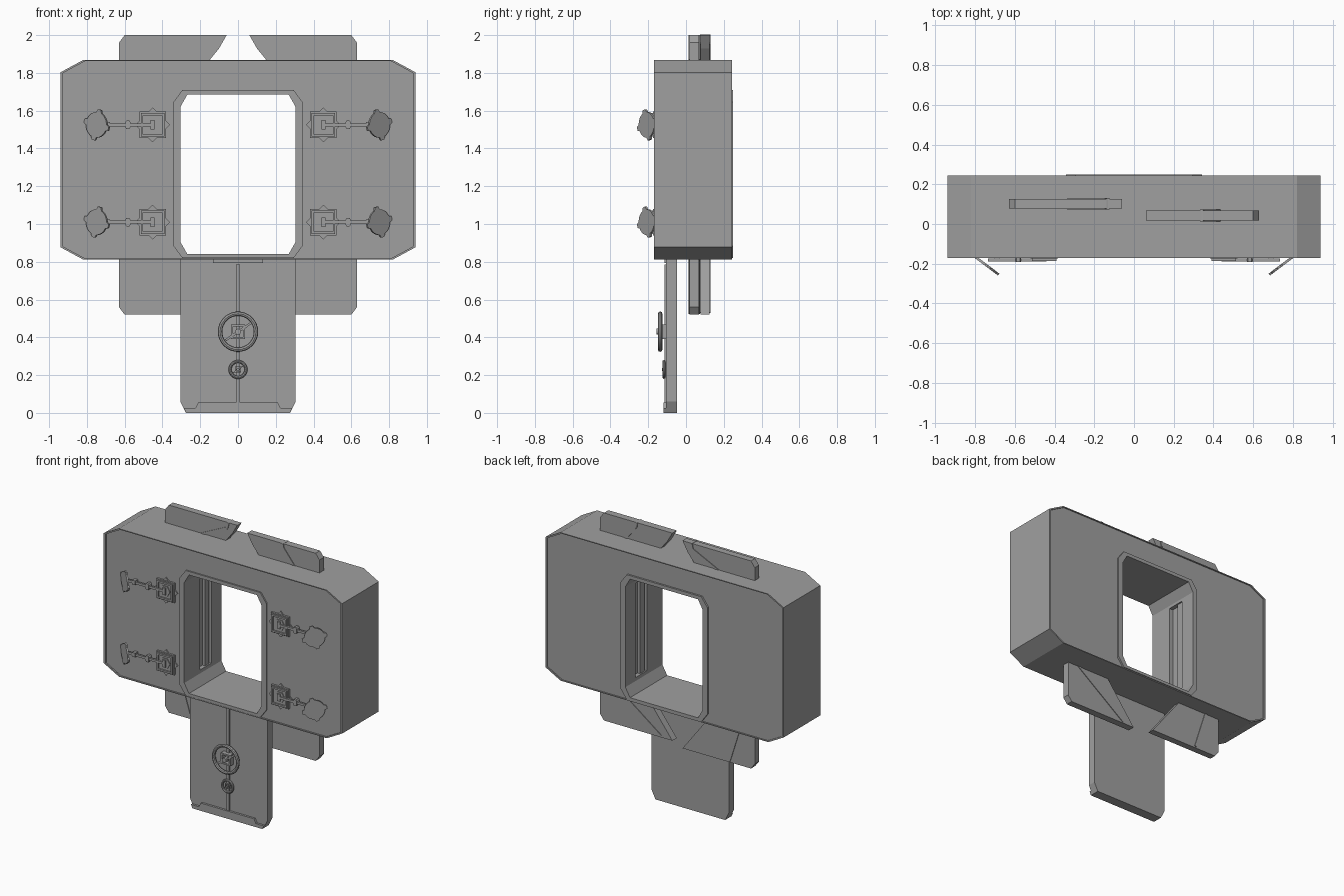
import bpy, bmesh, math
from mathutils import Matrix, Vector

if "Cube" in bpy.data.objects:
    bpy.data.objects.remove(bpy.data.objects["Cube"])

grey = bpy.data.materials.new("plain_grey")
grey.diffuse_color = (0.35, 0.35, 0.35, 1)
grey.use_nodes = True
grey.node_tree.nodes["Principled BSDF"].inputs["Base Color"].default_value = grey.diffuse_color


def prism(name, pts, y0, y1, at=(0, 0, 0), turn=0.0):
    """Extrude an (x, z) outline from y0 to y1, turn it about z, then place it."""
    bm = bmesh.new()
    a = [bm.verts.new((x, y0, z)) for x, z in pts]
    b = [bm.verts.new((x, y1, z)) for x, z in pts]
    bm.faces.new(a)
    bm.faces.new(b[::-1])
    n = len(pts)
    for i in range(n):
        bm.faces.new((a[i], b[i], b[(i + 1) % n], a[(i + 1) % n]))
    bmesh.ops.recalc_face_normals(bm, faces=bm.faces)
    bm.transform(Matrix.Translation(at) @ Matrix.Rotation(turn, 4, 'Z'))
    me = bpy.data.meshes.new(name)
    bm.to_mesh(me)
    bm.free()
    me.materials.append(grey)
    ob = bpy.data.objects.new(name, me)
    bpy.context.collection.objects.link(ob)
    return ob


def octagon(hx, z0, z1, cx, cz):
    """Rectangle outline with cut corners."""
    return [(-hx + cx, z0), (hx - cx, z0), (hx, z0 + cz), (hx, z1 - cz),
            (hx - cx, z1), (-hx + cx, z1), (-hx, z1 - cz), (-hx, z0 + cz)]


def rect(x0, x1, z0, z1):
    return [(x0, z0), (x1, z0), (x1, z1), (x0, z1)]


def circle(r, n=24):
    return [(r * math.cos(i * math.tau / n), r * math.sin(i * math.tau / n)) for i in range(n)]


def strip(p, q, w):
    """Outline of a thin bar between two points."""
    p, q = Vector(p), Vector(q)
    d = (q - p).normalized() * w / 2
    s = Vector((-d.y, d.x))
    return [tuple(v) for v in (p - s, q - s, q + s, p + s)]


def cut(ob, *cutters):
    for c in cutters:
        m = ob.modifiers.new("cut", 'BOOLEAN')
        m.operation, m.solver, m.object = 'DIFFERENCE', 'EXACT', c
        bpy.context.view_layer.objects.active = ob
        bpy.ops.object.modifier_apply(modifier=m.name)
        bpy.data.objects.remove(c)


def ring(name, outer, inner, y0, y1, at=(0, 0, 0)):
    ob = prism(name, outer, y0, y1, at)
    cut(ob, prism("cutter", inner, y0 - 0.1, y1 + 0.1, at))
    return ob


# Housing: chamfered block, recessed faces, central opening, side slots
HOLE = octagon(0.305, 0.84, 1.685, 0.037, 0.065)
inset = octagon(0.927, 0.818, 1.862, 0.117, 0.063)
body = prism("housing", octagon(0.94, 0.812, 1.868, 0.12, 0.065), -0.17, 0.243)
cut(body,
    prism("cutter", inset, -0.3, -0.16),
    prism("cutter", inset, 0.235, 0.4),
    prism("cutter", HOLE, -0.4, 0.5),
    prism("cutter", rect(-0.335, 0.335, 0.93, 1.6), 0.005, 0.135))

# Raised rims around the opening
RIM = octagon(0.342, 0.819, 1.71, 0.048, 0.065)
ring("front_rim", RIM, HOLE, -0.17, -0.16)
ring("back_rim", RIM, HOLE, 0.235, 0.248)

# Two sliding jaw panels with diagonal ribs
JAW = [(0.06, 2.0), (0.10, 1.93), (0.15, 1.868), (0.22, 1.72), (0.315, 1.66),
       (0.315, 0.86), (0.29, 0.82), (0.06, 0.52), (0.60, 0.52), (0.63, 0.56),
       (0.63, 1.96), (0.60, 2.0)]
jaws = (("left", -1, 0.078, 0.125, (((0.13, 2.0), (0.14, 1.96)), ((0.14, 1.96), (0.34, 1.865)),
                                    ((0.52, 0.815), (0.43, 0.53)))),
        ("right", 1, 0.018, 0.068, (((0.34, 2.0), (0.345, 1.97)), ((0.345, 1.97), (0.43, 1.865)),
                                    ((0.54, 0.815), (0.15, 0.53)))))
for side, s, y0, y1, ribs in jaws:
    prism(side + "_jaw_panel", [(s * x, z) for x, z in JAW], y0, y1)
    for p, q in ribs:
        prism(side + "_jaw_rib", strip((s * p[0], p[1]), (s * q[0], q[1]), 0.016),
              y0 - 0.005, y1 + 0.005)

# Lowered door with foot lip, top catch and centre rod
prism("door", [(-0.275, 0), (0.275, 0), (0.305, 0.06), (0.305, 0.83), (-0.305, 0.83),
               (-0.305, 0.06)], -0.105, -0.048)
prism("door_foot", [(-0.275, 0), (0.275, 0), (0.287, 0.025), (0.225, 0.025), (0.21, 0.055),
                    (-0.21, 0.055), (-0.225, 0.025), (-0.287, 0.025)], -0.12, -0.1)
prism("door_catch", rect(-0.132, 0.132, 0.793, 0.815), -0.115, -0.1)
prism("door_rod", rect(-0.01, 0.01, 0.05, 0.785), -0.113, -0.1)

# Handwheels on the door
for name, z, r, y in (("large", 0.43, 0.095, -0.137), ("small", 0.23, 0.042, -0.117)):
    k = r / 0.095
    bpy.ops.mesh.primitive_torus_add(major_radius=r, minor_radius=0.012 if k > 0.9 else 0.008,
                                     major_segments=32, minor_segments=8,
                                     location=(0, y, z), rotation=(math.pi / 2, 0, 0))
    wheel = bpy.context.object
    wheel.name = name + "_handwheel"
    wheel.data.materials.append(grey)
    bpy.ops.object.shade_smooth_by_angle()
    ring(name + "_wheel_hub", rect(-0.038 * k, 0.038 * k, -0.038 * k, 0.038 * k),
         rect(-0.027 * k, 0.027 * k, -0.027 * k, 0.027 * k), y - 0.004, -0.1, (0, 0, z))
    prism(name + "_wheel_shaft", circle(0.016 * k, 12), y - 0.02 * k, -0.1, (0, 0, z))
    prism(name + "_wheel_lever", strip((-0.065 * k, -0.045 * k), (0.075 * k, 0.05 * k), 0.012 * k),
          y - 0.005, y + 0.005, (0, 0, z))

# Clamps: square mount, arm and tilted notched disc, four times
DISC = []
for i in range(48):
    a = i * math.tau / 48
    r = 0.083 if i % 12 in (1, 2, 3) else 0.068
    DISC.append((r * math.cos(a), r * math.sin(a)))
for s in (-1, 1):
    for z in (1.525, 1.01):
        c = (0.452 * s, 0, z)
        prism("clamp_backing", circle(0.092, 4), -0.168, -0.158, c)
        prism("clamp_base", rect(-0.07, 0.07, -0.07, 0.07), -0.174, -0.158, c)
        ring("clamp_frame", rect(-0.062, 0.062, -0.062, 0.062),
             rect(-0.05, 0.05, -0.05, 0.05), -0.185, -0.172, c)
        prism("clamp_hub", circle(0.04, 6), -0.18, -0.172, c)
        prism("clamp_pin", rect(-0.011, 0.011, -0.025, 0.025), -0.19, -0.178, c)
        x0, x1 = sorted((0.45 * s, 0.735 * s))
        prism("clamp_arm", rect(x0, x1, z - 0.008, z + 0.008), -0.188, -0.174)
        prism("clamp_collar", octagon(0.013, -0.022, 0.022, 0.005, 0.008), -0.192, -0.158,
              (0.583 * s, 0, z))
        prism("clamp_foot", rect(-0.012, 0.012, -0.015, 0.015), -0.19, -0.158, (0.69 * s, 0, z))
        prism("clamp_disc", [(s * x, h) for x, h in DISC], -0.006, 0.006,
              (0.747 * s, -0.205, z), s * math.radians(37))
